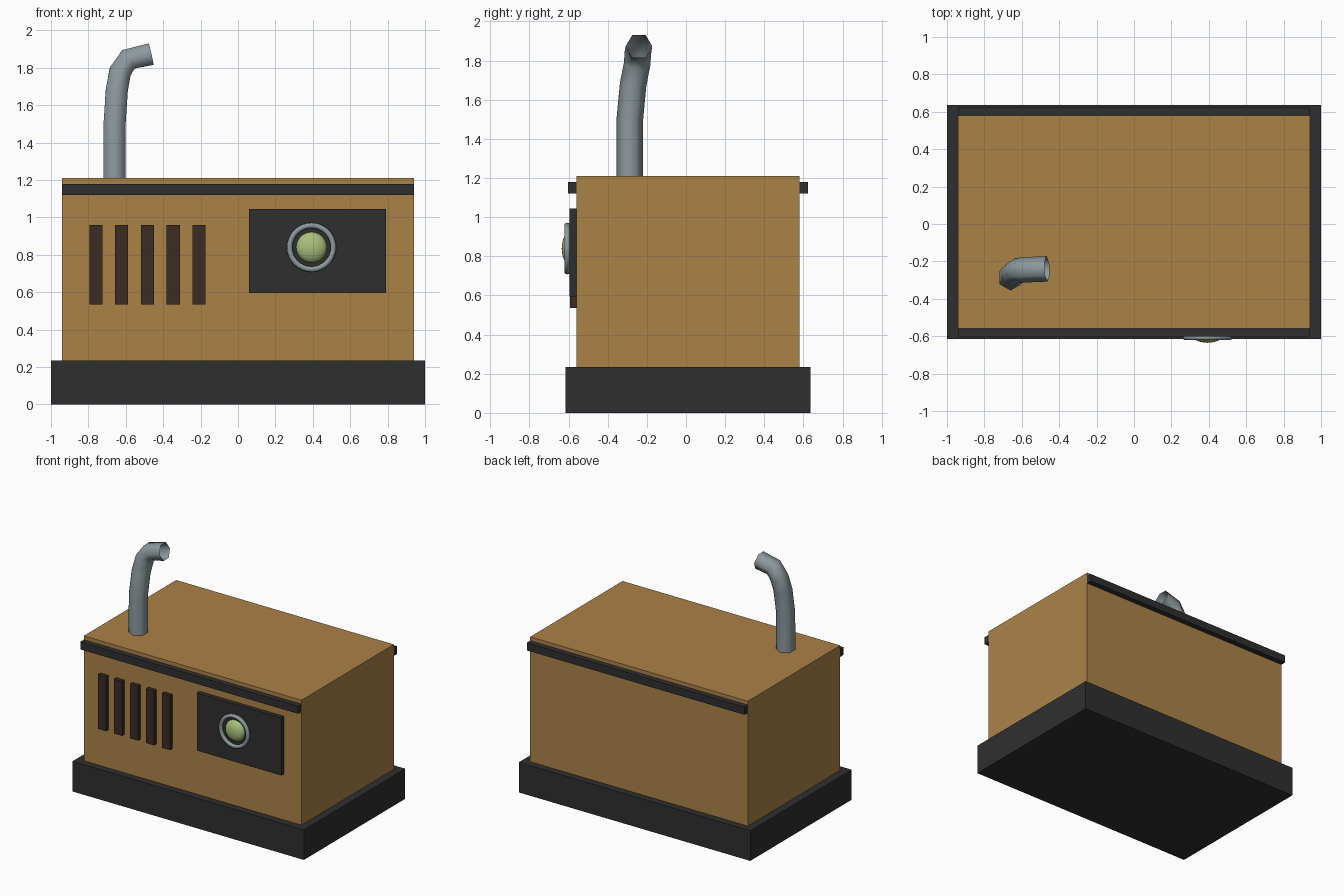
import bpy, bmesh, math
from mathutils import Vector, Matrix

cube = bpy.data.objects.get("Cube")
if cube:
    bpy.data.objects.remove(cube, do_unlink=True)


def material(name, rgb):
    m = bpy.data.materials.new(name)
    m.use_nodes = True
    colour = (*rgb, 1.0)
    m.diffuse_color = colour
    m.node_tree.nodes["Principled BSDF"].inputs["Base Color"].default_value = colour
    return m


tan = material("tan paint", (0.41, 0.225, 0.064))
black = material("black rubber", (0.028, 0.028, 0.028))
brown = material("dark brown", (0.045, 0.025, 0.017))
steel = material("grey steel", (0.27, 0.32, 0.34))
green = material("pale green glass", (0.40, 0.52, 0.20))


def finish(name, bm, mat, smooth=False):
    bmesh.ops.recalc_face_normals(bm, faces=bm.faces[:])
    mesh = bpy.data.meshes.new(name)
    bm.to_mesh(mesh)
    bm.free()
    mesh.materials.append(mat)
    for p in mesh.polygons:
        p.use_smooth = smooth
    obj = bpy.data.objects.new(name, mesh)
    bpy.context.collection.objects.link(obj)
    return obj


def box(name, low, high, mat):
    low, high = Vector(low), Vector(high)
    bm = bmesh.new()
    bmesh.ops.create_cube(bm, size=1)
    bmesh.ops.scale(bm, vec=high - low, verts=bm.verts)
    bmesh.ops.translate(bm, vec=(low + high) / 2, verts=bm.verts)
    return finish(name, bm, mat)


def lathe(name, profile, centre, mat, steps=32):
    """Turn a (radius, forward) profile about an axis pointing to the front."""
    bm = bmesh.new()
    verts = [bm.verts.new((r, -d, 0)) for r, d in profile]
    edges = [bm.edges.new(pair) for pair in zip(verts, verts[1:])]
    bmesh.ops.spin(bm, geom=verts + edges, cent=(0, 0, 0), axis=(0, 1, 0),
                   angle=math.tau, steps=steps, use_merge=True)
    bmesh.ops.remove_doubles(bm, verts=bm.verts, dist=0.0005)
    bmesh.ops.translate(bm, vec=centre, verts=bm.verts)
    return finish(name, bm, mat, smooth=True)


def tube(name, path, radius, sides, mat):
    """Open tube swept along a path."""
    path = [Vector(p) for p in path]
    bm = bmesh.new()
    rings = []
    for i, p in enumerate(path):
        before = (p - path[i - 1]).normalized() if i else Vector()
        after = (path[i + 1] - p).normalized() if i < len(path) - 1 else Vector()
        tangent = (before + after).normalized()
        side = Vector((0, 1, 0))
        side = (side - tangent * side.dot(tangent)).normalized()
        up = tangent.cross(side)
        angles = [math.tau * k / sides for k in range(sides)]
        rings.append([bm.verts.new(p + radius * (side * math.cos(a) + up * math.sin(a)))
                      for a in angles])
    for a, b in zip(rings, rings[1:]):
        for k in range(sides):
            n = (k + 1) % sides
            bm.faces.new((a[k], a[n], b[n], b[k]))
    return finish(name, bm, mat, smooth=True)


# Housing and plinth
FRONT, BACK, HALF = -0.56, 0.58, 0.94
box("base", (-1, -0.615, 0), (1, 0.635, 0.235), black)
box("body", (-HALF, FRONT, 0.235), (HALF, BACK, 1.21), tan)

# Trim rails along the front and back
box("front_rail", (-HALF, FRONT - 0.042, 1.12), (HALF, FRONT, 1.18), black)
box("back_rail", (-HALF, BACK, 1.12), (HALF, BACK + 0.042, 1.18), black)

# Vent slats
for i in range(5):
    x = -0.76 + 0.138 * i
    box(f"vent_slat_{i + 1}", (x - 0.035, FRONT - 0.032, 0.535),
        (x + 0.035, FRONT, 0.96), brown)

# Control panel with a round gauge
PANEL = FRONT - 0.034
box("control_panel", (0.06, PANEL, 0.595), (0.79, FRONT, 1.045), black)
gauge = (0.393, PANEL, 0.84)
ring = [(0.117 + 0.015 * math.cos(a), 0.013 + 0.015 * math.sin(a))
        for a in (math.tau * k / 10 for k in range(11))]
lathe("gauge_ring", ring, gauge, steel)
dome = [(0.082 * math.cos(a), 0.041 * math.sin(a))
        for a in (math.pi / 2 * k / 6 for k in range(7))]
lathe("gauge_lens", dome, gauge, green)

# Bent exhaust pipe
tube("exhaust_pipe",
     [(-0.66, -0.288, 1.2), (-0.66, -0.287, 1.5), (-0.648, -0.27, 1.68),
      (-0.63, -0.25, 1.78), (-0.585, -0.245, 1.846), (-0.465, -0.24, 1.873)],
     0.068, 6, steel)
